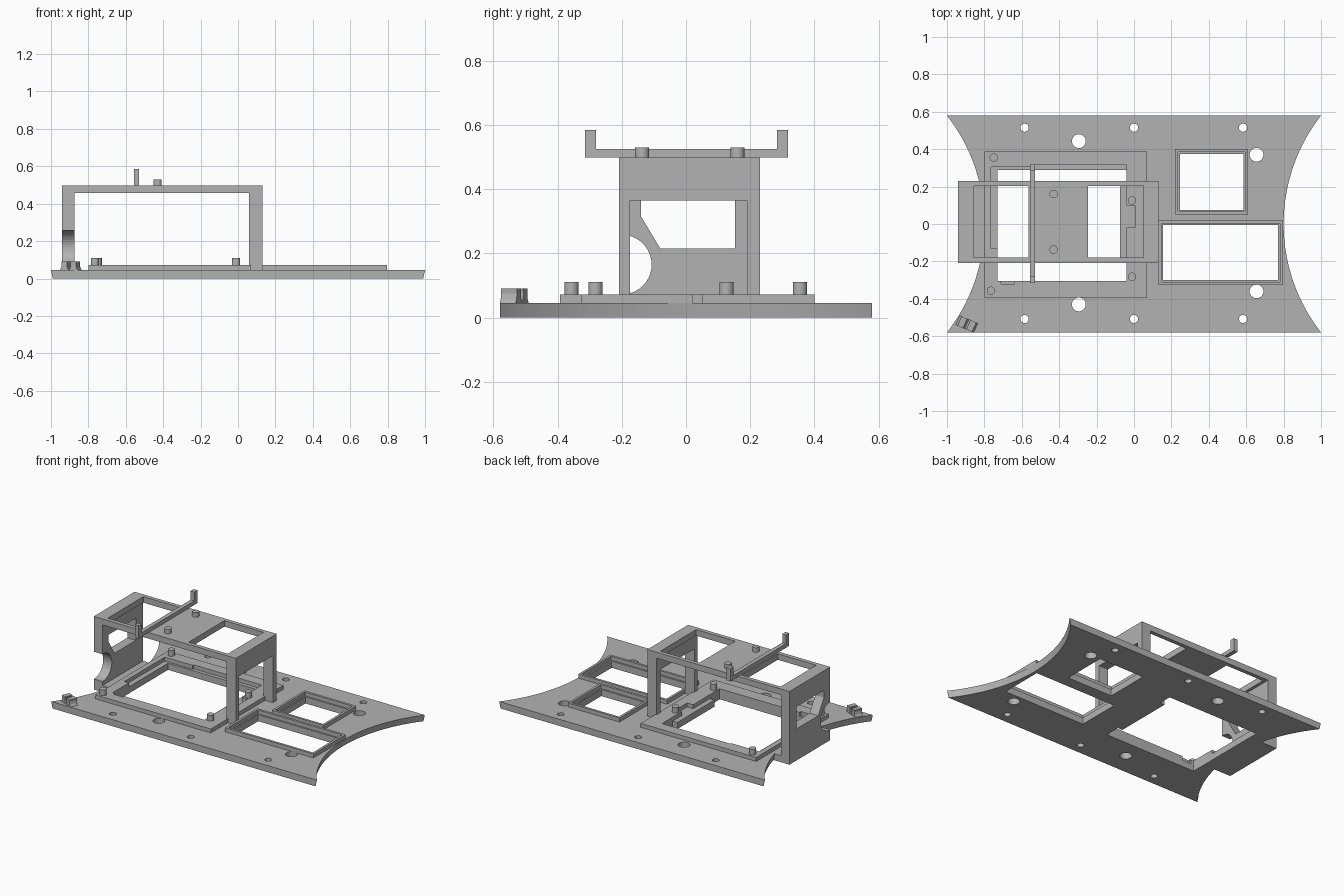
import bpy, bmesh
from math import sin, cos, pi, asin
from mathutils import Matrix

cube = bpy.data.objects.get("Cube")
if cube:
    bpy.data.objects.remove(cube, do_unlink=True)

grey = bpy.data.materials.new("plain grey")
grey.use_nodes = True
colour = (0.45, 0.45, 0.45, 1)
grey.diffuse_color = colour
grey.node_tree.nodes["Principled BSDF"].inputs["Base Color"].default_value = colour


def rect(x0, x1, y0, y1):
    return [(x0, y0), (x1, y0), (x1, y1), (x0, y1)]


def arc(cx, cy, r, a0, a1, n):
    return [(cx + r * cos(a0 + (a1 - a0) * i / n),
             cy + r * sin(a0 + (a1 - a0) * i / n)) for i in range(n + 1)]


def circle(cx, cy, r):
    return arc(cx, cy, r, 0, 2 * pi, 32)[:-1]


def slab(name, loops, lo, hi, sideways=False):
    """Extrude an outline with holes along z, or along x when sideways."""
    curve = bpy.data.curves.new(name, "CURVE")
    curve.dimensions = "2D"
    curve.fill_mode = "BOTH"
    curve.extrude = (hi - lo) / 2
    for pts in loops:
        spline = curve.splines.new("POLY")
        spline.points.add(len(pts) - 1)
        for p, (a, b) in zip(spline.points, pts):
            p.co = (a, b, 0, 1)
        spline.use_cyclic_u = True
    temp = bpy.data.objects.new(name + " outline", curve)
    bpy.context.scene.collection.objects.link(temp)
    dg = bpy.context.evaluated_depsgraph_get()
    mesh = bpy.data.meshes.new_from_object(temp.evaluated_get(dg))
    bpy.data.objects.remove(temp, do_unlink=True)
    bpy.data.curves.remove(curve)
    mesh.transform(Matrix.Translation((0, 0, (lo + hi) / 2)))
    if sideways:
        mesh.transform(Matrix(((0, 0, 1, 0), (1, 0, 0, 0), (0, 1, 0, 0), (0, 0, 0, 1))))
    bm = bmesh.new()
    bm.from_mesh(mesh)
    bmesh.ops.remove_doubles(bm, verts=bm.verts, dist=1e-5)
    bmesh.ops.recalc_face_normals(bm, faces=bm.faces)
    for f in bm.faces:
        f.smooth = False
    bm.to_mesh(mesh)
    bm.free()
    mesh.materials.clear()
    mesh.materials.append(grey)
    obj = bpy.data.objects.new(name, mesh)
    bpy.context.scene.collection.objects.link(obj)
    return obj


# Base plate with concave ends, windows and screw holes
half, radius, top = 0.58, 0.941, 0.045
a = asin(half / radius)
outline = (arc(1.741, 0, radius, pi + a, pi - a, 40)
           + arc(-1.741, 0, radius, a, -a, 40))
main_hole = [(-0.73, -0.305), (-0.04, -0.305), (-0.04, -0.2), (-0.075, -0.2),
             (-0.075, 0.2), (-0.04, 0.2), (-0.04, 0.29), (-0.73, 0.29)]
holes = [main_hole, rect(0.245, 0.585, 0.075, 0.375), rect(0.155, 0.77, -0.3, -0.005)]
holes += [circle(x, y, 0.022) for x in (-0.585, 0, 0.583) for y in (-0.508, 0.515)]
holes += [circle(x, y, 0.037) for x, y in
          ((-0.295, 0.443), (-0.295, -0.43), (0.655, 0.37), (0.655, -0.36))]
plate = slab("base_plate", [outline] + holes, 0, top)
for v in plate.data.vertices:
    if v.co.z < 0.01 and abs(v.co.x) > 0.79:
        v.co.x *= 0.99

# Raised frames around the openings
opening = [(-0.73, -0.305), (-0.71, -0.305), (-0.71, -0.32), (-0.64, -0.32),
           (-0.64, -0.305), (-0.04, -0.305), (-0.04, -0.02), (0.005, -0.02),
           (0.005, 0.1), (-0.04, 0.1), (-0.04, 0.315), (-0.555, 0.315),
           (-0.555, 0.305), (-0.765, 0.305), (-0.765, -0.13), (-0.73, -0.13)]
slab("main_frame", [rect(-0.8, 0.07, -0.392, 0.388), opening], top, 0.072)
slab("square_frame", [rect(0.22, 0.61, 0.05, 0.4),
                      rect(0.236, 0.594, 0.066, 0.384)], top, 0.072)
slab("wide_frame", [rect(0.13, 0.797, -0.327, 0.02),
                    rect(0.146, 0.781, -0.311, 0.004)], top, 0.072)

# Bridge: deck, outer leg with a round bite, inner leg as an open portal
front, back = -0.208, 0.23
slab("bridge_deck", [rect(-0.94, 0.13, front, back), rect(-0.855, -0.565, -0.18, 0.203),
                     rect(-0.245, 0.05, -0.18, 0.203)], 0.457, 0.498)
bite = arc(-0.2, 0.165, 0.093, pi / 2, -pi / 2, 20)
outer = [(front, 0.457), (front, 0.258)] + bite + [(front, 0.072), (front, 0),
                                                  (back, 0), (back, 0.457)]
window = [(-0.14, 0.365), (-0.14, 0.315), (-0.08, 0.215), (0.152, 0.215), (0.152, 0.365)]
slab("outer_leg", [outer, window], -0.94, -0.875, True)
slab("outer_leg_foot", [rect(-0.875, -0.79, front, back)], 0, top)
portal = [(front, top), (-0.175, top), (-0.175, 0.365), (0.19, 0.365),
          (0.19, top), (back, top), (back, 0.457), (front, 0.457)]
slab("inner_leg", [portal], 0.06, 0.13, True)

# Cross arm with upturned ends
arm = [(-0.315, 0.498), (0.318, 0.498), (0.318, 0.585), (0.284, 0.585),
       (0.284, 0.525), (-0.281, 0.525), (-0.281, 0.585), (-0.315, 0.585)]
slab("cross_arm", [arm], -0.556, -0.528, True)

# Locating pegs
for x, y in ((-0.43, 0.16), (-0.43, -0.137)):
    slab("deck_peg", [circle(x, y, 0.022)], 0.498, 0.529)
for x, y in ((-0.75, 0.355), (-0.765, -0.357), (-0.01, 0.126), (-0.01, -0.282)):
    slab("frame_peg", [circle(x, y, 0.022)], 0.072, 0.111)

# Cable clip: two flared jaws at the corner
for x, y in ((-0.918, -0.525), (-0.87, -0.545)):
    jaw = [(-0.026, 0), (0.026, 0), (0.018, 0.012), (0.015, 0.03), (0.017, 0.045),
           (-0.017, 0.045), (-0.015, 0.03), (-0.018, 0.012)]
    clip = slab("cable_clip_jaw", [jaw], -0.027, 0.027, True)
    clip.data.transform(Matrix.Translation((x, y, top))
                        @ Matrix.Rotation(-0.42, 4, "Z") @ Matrix.Rotation(pi / 2, 4, "Z"))
